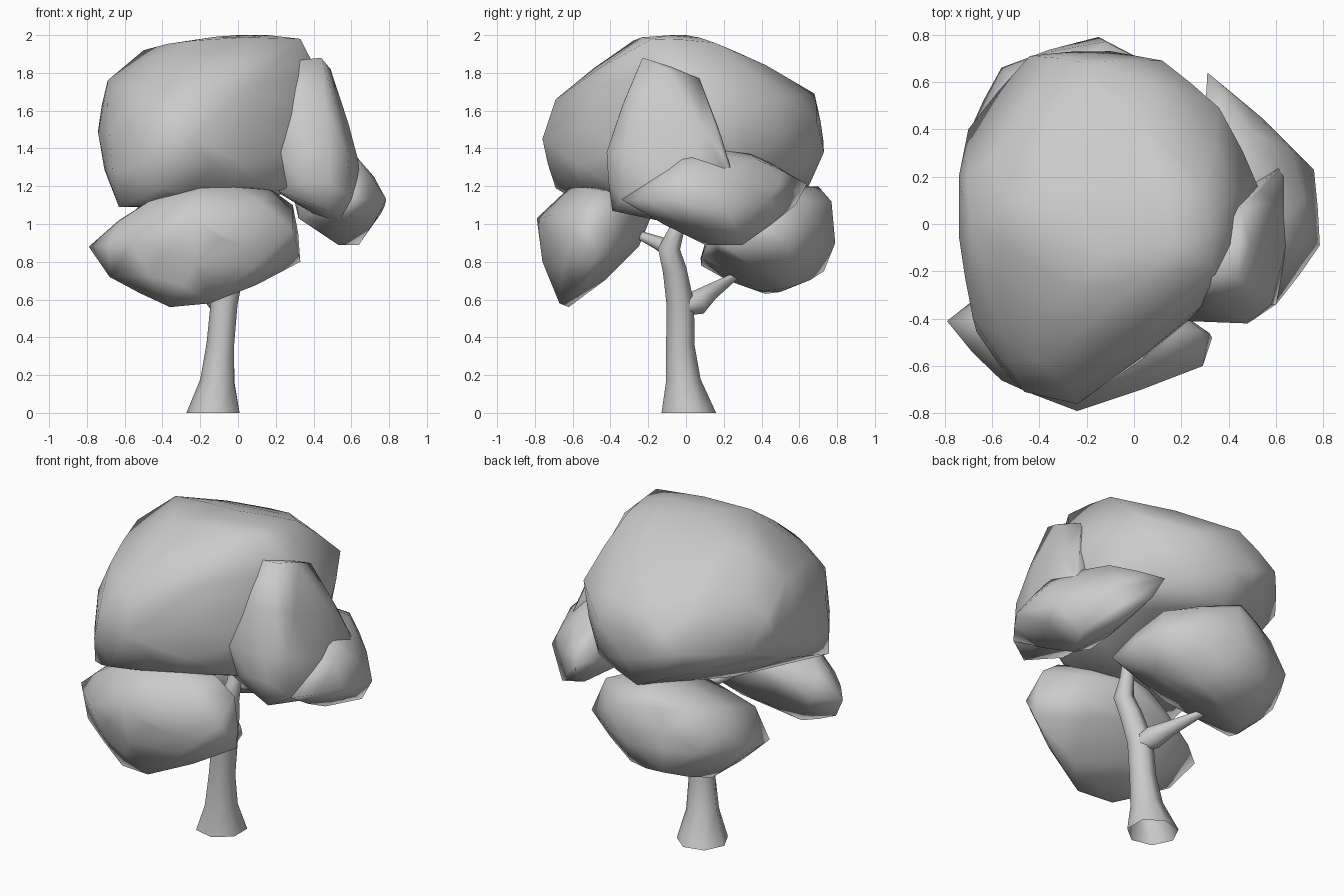
import bpy, bmesh, math
from mathutils import Vector


def finish(bm, name):
    bmesh.ops.recalc_face_normals(bm, faces=bm.faces)
    me = bpy.data.meshes.new(name)
    bm.to_mesh(me)
    bm.free()
    ob = bpy.data.objects.new(name, me)
    bpy.context.collection.objects.link(ob)
    for p in me.polygons:
        p.use_smooth = True
    return ob


def hull(bm):
    res = bmesh.ops.convex_hull(bm, input=bm.verts)
    junk = [g for g in res["geom_interior"] if isinstance(g, bmesh.types.BMVert)]
    bmesh.ops.delete(bm, geom=junk, context='VERTS')
    bmesh.ops.recalc_face_normals(bm, faces=bm.faces)
    bm.normal_update()


def clump(name, pts, bulge=0.12):
    """Faceted leaf mass: hull of a few corner points, long edges rounded."""
    bm = bmesh.new()
    for p in pts:
        bm.verts.new(p)
    hull(bm)
    mids = []
    for e in bm.edges:
        if e.calc_length() > 0.3:
            a, b = e.verts
            n = sum((f.normal for f in e.link_faces), Vector()).normalized()
            bend = (a.normal - b.normal).length
            mids.append((a.co + b.co) / 2 + n * e.calc_length() * bend * bulge * 0.25)
    for m in mids:
        bm.verts.new(m)
    bmesh.ops.delete(bm, geom=bm.edges[:], context='EDGES_FACES')
    hull(bm)
    return finish(bm, name)


def limb(name, stations, sides=7, flat=False):
    """Tapered tube through (x, y, z, radius) stations."""
    bm = bmesh.new()
    pts = [Vector(s[:3]) for s in stations]
    rings = []
    for i, s in enumerate(stations):
        t = (pts[min(i + 1, len(pts) - 1)] - pts[max(i - 1, 0)]).normalized()
        if flat and i == 0:
            t = Vector((0, 0, 1))
        u = t.cross(Vector((0, 1, 0))).normalized()
        v = t.cross(u)
        rings.append([bm.verts.new(pts[i] + s[3] * (u * math.cos(k * math.tau / sides)
                      + v * math.sin(k * math.tau / sides))) for k in range(sides)])
    for a, b in zip(rings, rings[1:]):
        for k in range(sides):
            j = (k + 1) % sides
            bm.faces.new((a[k], a[j], b[j], b[k]))
    finish(bm, name)


# Trunk (open foot) and branches
limb("trunk", [(-.125, .015, 0, .148), (-.105, -.015, .17, .095), (-.09, -.03, .36, .077),
               (-.07, -.03, .58, .075), (-.025, -.06, .76, .065), (.0, -.09, .87, .06),
               (.01, -.05, .97, .042), (.01, -.03, 1.15, .03)], flat=True)
limb("back_branch", [(-.06, -.03, .56, .05), (-.09, .06, .585, .068),
                     (-.16, .13, .64, .045), (-.32, .3, .75, .012)])
limb("front_branch", [(.01, -.06, .86, .05), (-.06, -.15, .9, .036), (-.2, -.29, .96, .018)])

# Large crown
clump("crown", [
    (-.25, -.28, 1.97), (.33, -.18, 1.98), (0, 0, 2.0), (.3, .15, 1.96), (-.5, .1, 1.92),
    (-.1, .35, 1.86), (-.69, .0, 1.76), (-.74, .2, 1.5), (-.74, -.05, 1.48), (-.7, .4, 1.45),
    (-.44, .71, 1.5), (-.2, .68, 1.69), (.12, .69, 1.55), (.36, .49, 1.66), (.54, .12, 1.5),
    (-.1, .73, 1.38), (-.12, .65, 1.2), (.25, .5, 1.24), (-.66, .02, 1.28), (-.63, -.5, 1.09),
    (-.68, -.4, 1.48), (-.46, -.71, 1.5), (-.27, -.69, 1.66), (-.24, -.76, 1.45),
    (-.4, -.69, 1.19), (-.05, -.56, 1.2), (.1, -.46, 1.3), (.28, -.36, 1.19),
    (.36, -.28, 1.6), (.45, .1, 1.2), (-.56, -.45, 1.7)])

# Low front clump
clump("front_clump", [
    (-.79, -.41, .88), (-.68, -.5, .72), (-.36, -.62, .56), (-.15, -.67, .58), (.05, -.55, .7),
    (.33, -.48, .8), (.29, -.6, .97), (.29, -.45, 1.1), (.18, -.45, 1.18), (-.11, -.5, 1.21),
    (-.2, -.62, 1.19), (-.44, -.55, 1.14), (-.63, -.4, 1.02), (-.45, -.71, .95),
    (-.24, -.79, 1.03), (-.22, -.76, .8), (.03, -.7, 1.05), (-.2, -.25, .88),
    (-.15, -.18, 1.05), (-.2, -.22, 1.15), (-.56, -.66, .9), (-.65, -.3, .9)])

# Low back clump
clump("back_clump", [
    (-.47, .42, .63), (-.3, .38, .645), (-.02, .57, .67), (-.35, .73, .75), (-.63, .08, .78),
    (-.7, .38, .85), (-.56, .66, .9), (-.15, .79, .9), (-.12, .77, 1.12), (.27, .54, .9),
    (.29, .15, .92), (.2, .5, 1.1), (-.5, .6, 1.12), (-.2, .7, 1.2), (-.58, .15, 1.0),
    (-.1, .2, 1.15), (-.3, .09, .86), (0, .2, .8)])

# Tall right clump, running down into the low right clump
clump("right_tall_clump", [
    (.25, -.22, 1.86), (.44, -.23, 1.88), (.49, -.1, 1.82), (.45, .07, 1.77), (.22, -.41, 1.38),
    (.48, -.42, 1.38), (.58, -.34, 1.38), (.22, -.36, 1.17), (.48, -.39, 1.07), (.6, -.34, 1.13),
    (.6, .2, 1.36), (.58, .15, .98), (.25, .05, 1.15), (.52, .15, 1.46), (.66, .0, 1.25),
    (.66, .28, 1.15)], 0.08)

# Low right clump
clump("right_low_clump", [
    (.785, -.09, 1.13), (.76, .23, 1.06), (.66, .32, 1.18), (.31, .64, 1.21), (.35, .58, 1.1),
    (.5, .38, 1.34), (.3, .3, 1.4), (.53, .1, .89), (.64, .3, .89), (.6, -.34, 1.13),
    (.32, 0, 1.03), (.59, 0, 1.4), (.72, .1, 1.25), (.42, .4, .98)], 0.06)
